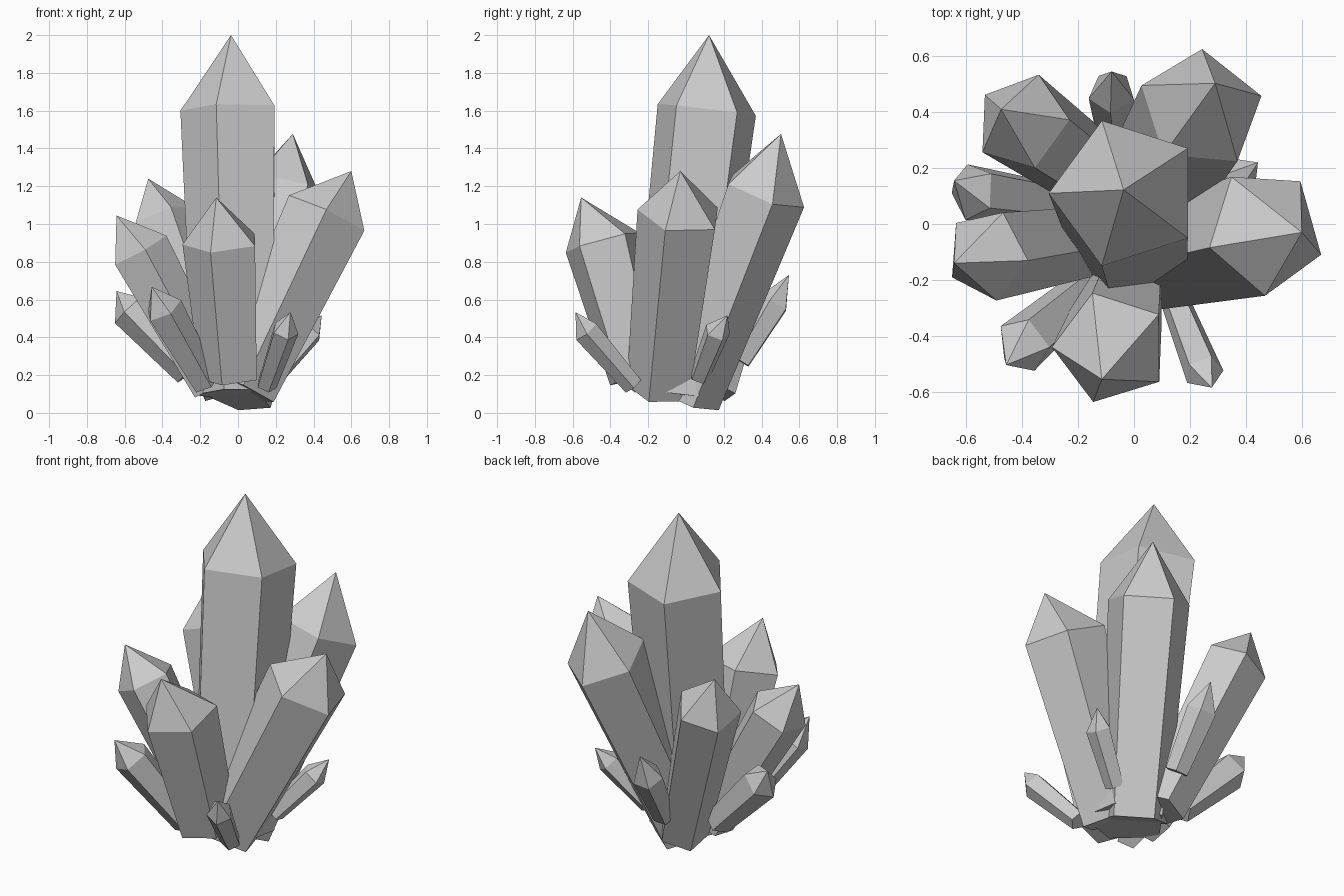
import bpy, bmesh, math
from mathutils import Vector

if "Cube" in bpy.data.objects:
    bpy.data.objects.remove(bpy.data.objects["Cube"])


def crystal(name, base, shoulder, tip, r_base, r_shoulder, turn, sides=5):
    """Tapered prism from base to shoulder, closed by a pyramid up to the tip."""
    base, shoulder, tip = Vector(base), Vector(shoulder), Vector(tip)
    rot = Vector((0, 0, 1)).rotation_difference(shoulder - base)
    bm = bmesh.new()

    def ring(centre, r):
        verts = []
        for i in range(sides):
            a = math.radians(turn) + i * math.tau / sides
            verts.append(bm.verts.new(centre + rot @ Vector((r * math.cos(a), r * math.sin(a), 0))))
        return verts

    low, high = ring(base, r_base), ring(shoulder, r_shoulder)
    top = bm.verts.new(tip)
    bm.faces.new(low[::-1])
    for i in range(sides):
        j = (i + 1) % sides
        bm.faces.new((low[i], low[j], high[j], high[i]))
        bm.faces.new((high[i], high[j], top))
    mesh = bpy.data.meshes.new(name)
    bm.to_mesh(mesh)
    bm.free()
    ob = bpy.data.objects.new(name, mesh)
    bpy.context.collection.objects.link(ob)
    return ob


# Tall centre crystal
crystal("centre_crystal", (0.0, -0.07, 0.1), (-0.03, 0.11, 1.605), (-0.037, 0.122, 2.0), 0.235, 0.275, 36)

# Large crystals leaning outwards
crystal("right_crystal", (0.03, -0.13, 0.126), (0.47, -0.026, 1.05), (0.60, -0.03, 1.28), 0.185, 0.232, 52)
crystal("back_right_crystal", (0.0, 0.0, 0.08), (0.24, 0.41, 1.17), (0.29, 0.503, 1.477), 0.185, 0.23, 15)
crystal("front_crystal", (-0.035, -0.25, 0.19), (-0.082, -0.442, 0.905), (-0.115, -0.555, 1.14), 0.165, 0.212, 36)
crystal("back_left_crystal", (-0.07, 0.13, 0.12), (-0.40, 0.365, 1.03), (-0.475, 0.41, 1.24), 0.14, 0.18, 0)
crystal("left_crystal", (-0.13, -0.05, 0.14), (-0.525, -0.11, 0.86), (-0.643, -0.14, 1.045), 0.13, 0.167, -6)

# Small crystals around the foot
crystal("small_left_crystal", (-0.26, 0.07, 0.215), (-0.575, 0.115, 0.547), (-0.643, 0.155, 0.645), 0.08, 0.105, 36)
crystal("small_front_left_crystal", (-0.17, -0.235, 0.155), (-0.395, -0.43, 0.55), (-0.457, -0.504, 0.667), 0.078, 0.105, 0)
crystal("small_front_right_crystal", (0.15, -0.28, 0.145), (0.25, -0.53, 0.435), (0.278, -0.585, 0.533), 0.055, 0.072, 0)
crystal("small_back_crystal", (-0.06, 0.285, 0.275), (-0.08, 0.47, 0.58), (-0.08, 0.545, 0.73), 0.065, 0.085, 52)
crystal("small_right_crystal", (0.19, 0.07, 0.19), (0.385, 0.165, 0.43), (0.443, 0.22, 0.517), 0.055, 0.07, 30)
